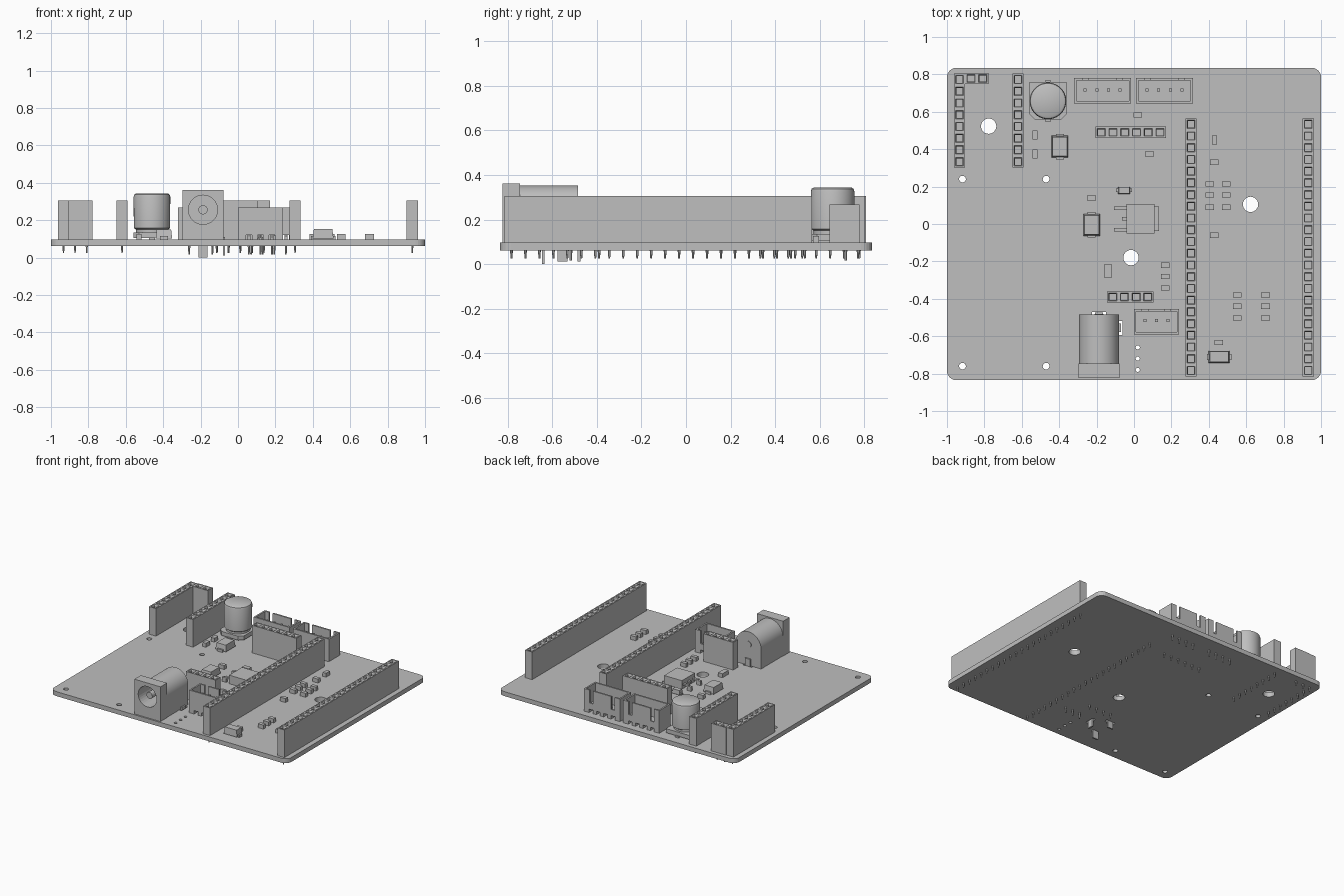
import bpy, bmesh, math
from mathutils import Matrix, Vector

if "Cube" in bpy.data.objects:
    bpy.data.objects.remove(bpy.data.objects["Cube"])

grey = bpy.data.materials.new("light_grey")
grey.use_nodes = True
colour = (0.52, 0.52, 0.52, 1)
grey.diffuse_color = colour
grey.node_tree.nodes["Principled BSDF"].inputs["Base Color"].default_value = colour

FLOOR, TOP = 0.062, 0.096      # board underside and upper face
HEADER_TOP, PITCH, WIDTH = 0.306, 0.0627, 0.06


def finish(bm, name, smooth=False):
    bmesh.ops.recalc_face_normals(bm, faces=bm.faces)
    mesh = bpy.data.meshes.new(name)
    bm.to_mesh(mesh)
    bm.free()
    mesh.materials.append(grey)
    obj = bpy.data.objects.new(name, mesh)
    bpy.context.collection.objects.link(obj)
    if smooth:
        activate(obj)
        bpy.ops.object.shade_smooth_by_angle(angle=math.radians(35))
    return obj


def activate(obj):
    bpy.ops.object.select_all(action='DESELECT')
    obj.select_set(True)
    bpy.context.view_layer.objects.active = obj


def add_box(bm, x, y, sx, sy, z0, z1):
    m = Matrix.Translation((x, y, (z0 + z1) / 2)) @ Matrix.Diagonal((sx, sy, z1 - z0, 1))
    return bmesh.ops.create_cube(bm, size=1, matrix=m)["verts"]


def add_rod(bm, x, y, r, z0, z1, sides=24, tip=None):
    bmesh.ops.create_cone(bm, cap_ends=True, segments=sides, radius1=r if tip is None else tip,
                          radius2=r, depth=z1 - z0,
                          matrix=Matrix.Translation((x, y, (z0 + z1) / 2)))


def add_rod_y(bm, x, z, r, y0, y1, sides=32):
    m = Matrix.Translation((x, (y0 + y1) / 2, z)) @ Matrix.Rotation(math.pi / 2, 4, 'X')
    bmesh.ops.create_cone(bm, cap_ends=True, segments=sides, radius1=r, radius2=r,
                          depth=y1 - y0, matrix=m)


def cut(obj, bm):
    cutter = finish(bm, "cutter")
    cutter.hide_render = True
    mod = obj.modifiers.new("cut", 'BOOLEAN')
    mod.operation, mod.solver, mod.object = 'DIFFERENCE', 'EXACT', cutter
    activate(obj)
    bpy.ops.object.modifier_apply(modifier="cut")
    bpy.data.objects.remove(cutter)


# Circuit board with rounded corners and drilled holes
bm = bmesh.new()
add_box(bm, 0, 0, 2, 1.67, FLOOR, TOP)
corners = [e for e in bm.edges if abs(e.verts[0].co.z - e.verts[1].co.z) > 0.01]
bmesh.ops.bevel(bm, geom=corners, offset=0.05, segments=6, affect='EDGES', profile=0.5)
board = finish(bm, "circuit_board")
bm = bmesh.new()
holes = [(-0.777, 0.523, 0.041), (0.623, 0.105, 0.041), (-0.016, -0.18, 0.041)]
holes += [(x, y, 0.018) for x in (-0.917, -0.47) for y in (0.24, -0.76)]
holes += [(0.02, y, 0.011) for y in (-0.66, -0.72, -0.78)]
for x, y, r in holes:
    add_rod(bm, x, y, r, 0, 0.2)
add_box(bm, -0.073, -0.555, 0.024, 0.075, 0, 0.2)
add_box(bm, -0.187, -0.482, 0.075, 0.024, 0, 0.2)
cut(board, bm)

solder = bmesh.new()   # all pin ends under the board


def header(name, x, y, count, along_y):
    """Socket strip with one funnel-shaped opening per pin."""
    bm = bmesh.new()
    bmesh.ops.create_grid(bm, x_segments=count, y_segments=1, size=0.5)
    length = count * PITCH
    bmesh.ops.scale(bm, vec=(length, WIDTH, 1), verts=bm.verts)
    new = bmesh.ops.extrude_face_region(bm, geom=bm.faces[:])["geom"]
    bmesh.ops.translate(bm, vec=(0, 0, HEADER_TOP - TOP),
                        verts=[g for g in new if isinstance(g, bmesh.types.BMVert)])
    bmesh.ops.recalc_face_normals(bm, faces=bm.faces)
    bm.normal_update()
    tops = [f for f in bm.faces if f.normal.z > 0.9]
    bmesh.ops.inset_individual(bm, faces=tops, thickness=0.013)
    bmesh.ops.inset_individual(bm, faces=tops, thickness=0.006, depth=-0.01)
    wells = bmesh.ops.extrude_discrete_faces(bm, faces=tops)["faces"]
    bmesh.ops.translate(bm, vec=(0, 0, -0.1), verts=[v for f in wells for v in f.verts])
    spin = Matrix.Rotation(math.pi / 2 if along_y else 0, 4, 'Z')
    place = Matrix.Translation((x, y, TOP)) @ spin
    bm.transform(place)
    for i in range(count):
        p = place @ Vector(((i - (count - 1) / 2) * PITCH, 0, 0))
        add_rod(solder, p.x, p.y, 0.009, 0.026, TOP, 6, 0.004)
    finish(bm, name)


header("long_header_left", 0.932, -0.125, 22, True)
header("long_header_middle", 0.305, -0.125, 22, True)
header("corner_header", -0.933, 0.553, 8, True)
header("corner_header_arm", -0.84, 0.778, 2, False)
header("inner_header", -0.62, 0.553, 8, True)
header("six_pin_header", -0.018, 0.49, 6, False)
header("four_pin_header", -0.02, -0.39, 4, False)


def wire_socket(name, x, y, count):
    """Open shroud with slotted rear wall, notched base and bare pins."""
    sx, sy, top = 0.062 * count + 0.056, 0.135, 0.268
    bm = bmesh.new()
    add_box(bm, x, y, sx, sy, TOP, top)
    bm.normal_update()
    lid = [f for f in bm.faces if f.normal.z > 0.9]
    bmesh.ops.inset_region(bm, faces=lid, thickness=0.017)
    well = bmesh.ops.extrude_discrete_faces(bm, faces=lid)["faces"]
    bmesh.ops.translate(bm, vec=(0, 0, -0.13), verts=well[0].verts[:])
    shroud = finish(bm, name)
    xs = [x + (i - (count - 1) / 2) * 0.062 for i in range(count)]
    bm = bmesh.new()
    for side in (-1, 1):
        add_box(bm, x + side * (sx / 2 - 0.06), y + sy / 2, 0.03, 0.05, 0.17, 0.3)
    for px in xs:
        add_box(bm, px, y, 0.032, 0.2, 0.08, 0.122)
    cut(shroud, bm)
    bm = bmesh.new()
    for px in xs:
        add_box(bm, px, y + 0.005, 0.016, 0.016, TOP, 0.235)
        add_rod(solder, px, y + 0.005, 0.01, 0.016, 0.13, 6, 0.005)
    finish(bm, name + "_pins")


wire_socket("rear_socket_right", -0.168, 0.712, 4)
wire_socket("rear_socket_left", 0.163, 0.712, 4)
wire_socket("front_socket", 0.12, -0.522, 3)
finish(solder, "solder_pins")

# Power jack: arched barrel, square flange, bore and centre pin
JX, JZ, JR = -0.187, 0.245, 0.107
bm = bmesh.new()
arch = [(JX + JR, TOP)]
arch += [(JX + JR * math.cos(a), JZ + JR * math.sin(a))
         for a in (math.pi * i / 24 for i in range(25))] + [(JX - JR, TOP)]
face = bm.faces.new([bm.verts.new((x, -0.76, z)) for x, z in arch])
new = bmesh.ops.extrude_face_region(bm, geom=[face])["geom"]
bmesh.ops.translate(bm, vec=(0, 0.275, 0), verts=[g for g in new if isinstance(g, bmesh.types.BMVert)])
barrel = finish(bm, "jack_barrel", True)
bm = bmesh.new()
add_box(bm, JX, -0.785, 0.22, 0.078, TOP, 0.361)
flange = finish(bm, "jack_flange")
for part in (barrel, flange):
    bm = bmesh.new()
    add_rod_y(bm, JX, 0.256, 0.078, -0.9, -0.53)
    cut(part, bm)
bm = bmesh.new()
add_rod_y(bm, JX, 0.256, 0.025, -0.8, -0.48, 16)
finish(bm, "jack_centre_pin", True)
bm = bmesh.new()
add_box(bm, JX, -0.64, 0.05, 0.012, 0, 0.13)
add_box(bm, JX, -0.48, 0.045, 0.012, 0.012, 0.15)
add_box(bm, -0.075, -0.555, 0.012, 0.045, 0.012, 0.11)
finish(bm, "jack_legs")

# Can capacitor: chamfered base and lathed can with a waist
CX, CY = -0.46, 0.658
bm = bmesh.new()
add_box(bm, CX, CY, 0.2, 0.2, 0.104, 0.135)
edges = [e for e in bm.edges if all(v.co.y < CY for v in e.verts)
         and abs(e.verts[0].co.z - e.verts[1].co.z) > 0.01]
bmesh.ops.bevel(bm, geom=edges, offset=0.03, segments=1, affect='EDGES')
add_box(bm, CX, CY, 0.03, 0.22, TOP, 0.108)
finish(bm, "capacitor_base")
bm = bmesh.new()
profile = [(0, 0.13), (0.085, 0.13), (0.085, 0.15), (0.097, 0.158), (0.098, 0.325),
           (0.094, 0.338), (0.084, 0.344), (0, 0.344)]
verts = [bm.verts.new((CX + r, CY, z)) for r, z in profile]
edges = [bm.edges.new(pair) for pair in zip(verts, verts[1:])]
bmesh.ops.spin(bm, geom=verts + edges, cent=(CX, CY, 0), axis=(0, 0, 1),
               angle=math.tau, steps=40)
bmesh.ops.remove_doubles(bm, verts=bm.verts, dist=0.0005)
finish(bm, "capacitor_can", True)

# Voltage regulator: body, heat tab and leads
bm = bmesh.new()
add_box(bm, 0.035, 0.028, 0.15, 0.157, 0.1, 0.165)
add_box(bm, 0.075, 0.028, 0.115, 0.13, TOP, 0.11)
for y in (-0.03, 0.085):
    add_box(bm, -0.06, y, 0.05, 0.018, 0.125, 0.137)
    add_box(bm, -0.09, y, 0.035, 0.018, TOP, 0.13)
add_box(bm, -0.05, 0.028, 0.03, 0.018, 0.125, 0.137)
finish(bm, "voltage_regulator")

# Diodes: drafted bodies with end tabs
for n, (x, y, sx, sy, top) in enumerate([(-0.396, 0.414, 0.088, 0.116, 0.15),
                                         (-0.227, -0.005, 0.088, 0.116, 0.15),
                                         (0.455, -0.71, 0.112, 0.064, 0.153),
                                         (-0.053, 0.18, 0.064, 0.038, 0.135)]):
    bm = bmesh.new()
    for v in add_box(bm, x, y, sx, sy, 0.102, top):
        if v.co.z > 0.12:
            v.co.x = x + (v.co.x - x) * 0.88
            v.co.y = y + (v.co.y - y) * 0.88
    long_y = sy > sx
    add_box(bm, x, y, *((sx / 2, sy + 0.02) if long_y else (sx + 0.02, sy / 2)), TOP, 0.115)
    finish(bm, f"diode_{n + 1}")

# Small chip resistors and capacitors
flat = [(0.02, 0.583), (0.083, 0.374), (0.43, 0.33), (0.43, -0.06), (-0.227, 0.139), (0.454, -0.633)]
flat += [(x, y) for x in (0.404, 0.494) for y in (0.214, 0.155, 0.09)]
flat += [(x, y) for x in (0.553, 0.703) for y in (-0.38, -0.44, -0.503)]
flat += [(0.168, y) for y in (-0.22, -0.28, -0.342)]
bm = bmesh.new()
for x, y in flat:
    add_box(bm, x, y, 0.046, 0.028, TOP, 0.126)
for x, y in [(-0.53, 0.476), (-0.53, 0.374), (0.43, 0.449)]:
    add_box(bm, x, y, 0.028, 0.046, TOP, 0.126)
add_box(bm, -0.139, -0.252, 0.036, 0.075, TOP, 0.126)
finish(bm, "small_chips")
